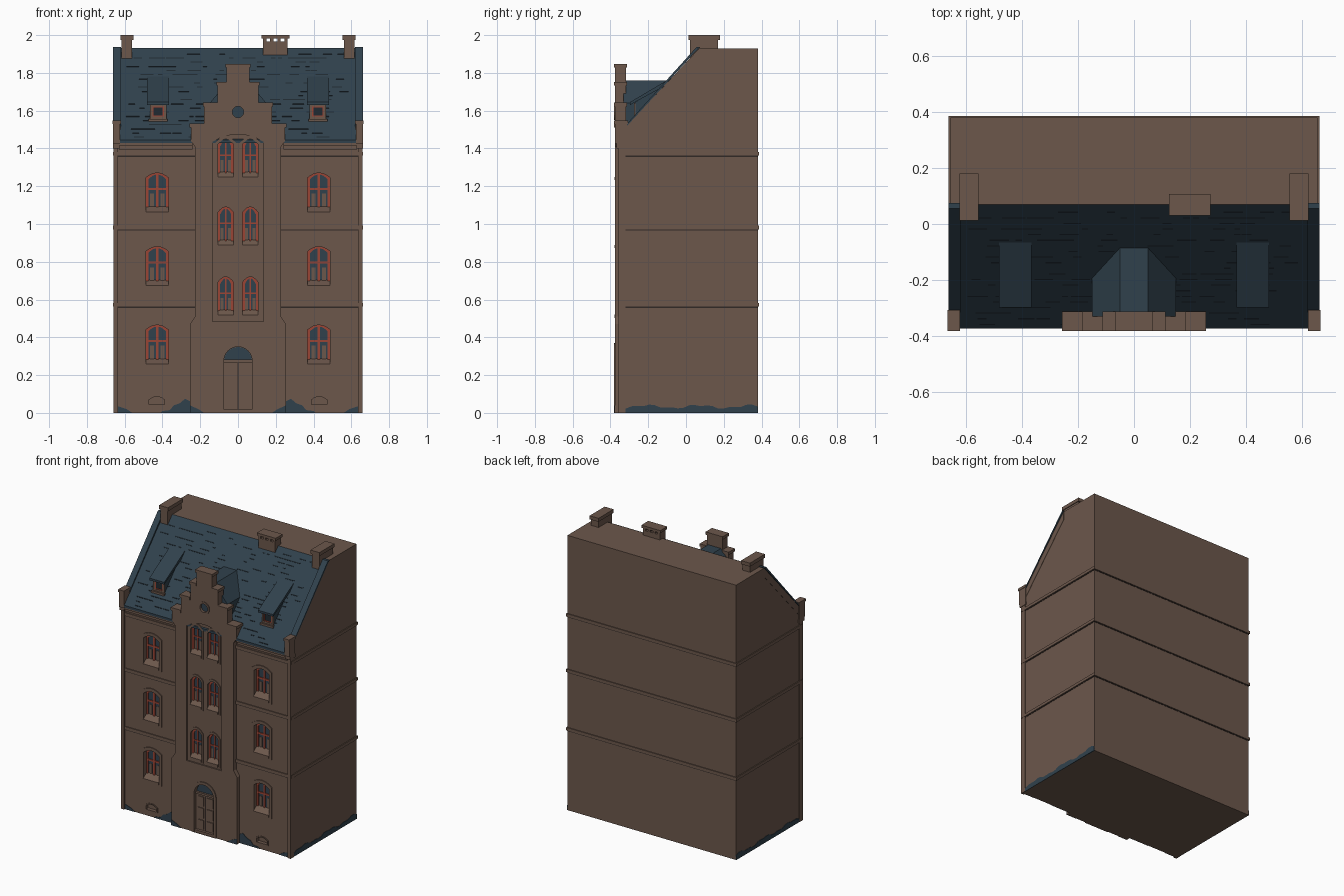
import bpy, bmesh, math, random

if "Cube" in bpy.data.objects:
    bpy.data.objects.remove(bpy.data.objects["Cube"])

def material(name, rgb):
    m = bpy.data.materials.new(name)
    m.diffuse_color = (*rgb, 1)
    m.use_nodes = True
    m.node_tree.nodes["Principled BSDF"].inputs["Base Color"].default_value = m.diffuse_color
    return m

BROWN = material("brown plaster", (0.150, 0.096, 0.071))
SLATE = material("blue slate", (0.030, 0.053, 0.073))
RED = material("red window paint", (0.330, 0.060, 0.036))
DARK = material("dark joint", (0.030, 0.021, 0.018))
SHADE = material("dark slate", (0.014, 0.023, 0.031))

WALL, BAY = -0.345, -0.375          # front planes of house and centre bay
def R(y): return 1.93 + 1.1 * (y - 0.07)   # roof slope height

class Part:
    """Collects prisms and rings into one object."""
    def __init__(self): self.bm = bmesh.new()
    def prism(self, axis, pts, a, b):
        place = {'x': lambda p, d: (d, p[0], p[1]), 'y': lambda p, d: (p[0], d, p[1]),
                 'z': lambda p, d: (p[0], p[1], d)}[axis]
        v = [[self.bm.verts.new(place(p, d)) for p in pts] for d in (a, b)]
        n = len(pts)
        self.bm.faces.new(v[0]); self.bm.faces.new(v[1][::-1])
        for i in range(n):
            j = (i + 1) % n
            self.bm.faces.new((v[0][i], v[1][i], v[1][j], v[0][j]))
        return self
    def box(self, x0, x1, y0, y1, z0, z1):
        return self.prism('z', [(x0, y0), (x1, y0), (x1, y1), (x0, y1)], z0, z1)
    def ring(self, outer, inner, a, b):
        loops = [[self.bm.verts.new((x, y, z)) for x, z in pts]
                 for pts, y in ((outer, a), (inner, a), (inner, b), (outer, b))]
        n = len(outer)
        for k in range(4):
            p, q = loops[k], loops[(k + 1) % 4]
            for i in range(n):
                j = (i + 1) % n
                self.bm.faces.new((p[i], p[j], q[j], q[i]))
        return self
    def make(self, name, mat=None):
        bmesh.ops.recalc_face_normals(self.bm, faces=self.bm.faces)
        me = bpy.data.meshes.new(name)
        self.bm.to_mesh(me); self.bm.free()
        ob = bpy.data.objects.new(name, me)
        bpy.context.collection.objects.link(ob)
        if mat: me.materials.append(mat)
        return ob

def arch(cx, w, z0, spring, rise, rnd=False, n=8):
    pts = [(cx - w / 2, z0), (cx + w / 2, z0)]
    for i in range(n + 1):
        t = i / n
        u, h = (math.cos(math.pi * t), math.sin(math.pi * t)) if rnd else (1 - 2 * t, 4 * t * (1 - t))
        pts.append((cx + w / 2 * u, spring + rise * h))
    return pts

def circle(z, r, n=16):
    return [(r * math.cos(2 * math.pi * i / n), z + r * math.sin(2 * math.pi * i / n)) for i in range(n)]

def cut(ob, cutter):
    m = ob.modifiers.new("cut", 'BOOLEAN')
    m.operation, m.solver, m.object = 'DIFFERENCE', 'EXACT', cutter
    bpy.context.view_layer.objects.active = ob
    bpy.ops.object.modifier_apply(modifier=m.name)
    bpy.data.objects.remove(cutter)

# main house block
house = Part().prism('x', [(WALL, 0), (0.38, 0), (0.38, 1.93), (0.07, 1.93), (0.07, 1.915),
                           (WALL, R(WALL) - 0.015)], -0.655, 0.655).make("house_walls", BROWN)

# centre bay with stepped gable
half = [(0.255, 0), (0.255, 0.47), (0.228, 0.51), (0.228, 1.41), (0.25, 1.44), (0.25, 1.52),
        (0.18, 1.52), (0.18, 1.63), (0.108, 1.63), (0.108, 1.74), (0.06, 1.74), (0.06, 1.835)]
bay = Part().prism('y', half + [(-x, z) for x, z in half[::-1]], BAY, -0.317).make("stepped_bay", BROWN)
caps = Part().box(-0.066, 0.066, -0.382, -0.312, 1.828, 1.848)
for s in (-1, 1):
    for x0, x1, z in ((0.06, 0.113, 1.74), (0.108, 0.186, 1.63), (0.18, 0.256, 1.52)):
        caps.box(*sorted((s * x0, s * x1)), -0.382, -0.312, z - 0.008, z + 0.012)
caps.make("gable_step_caps", BROWN)

# windows: (centre x, wall plane, back plane, width, bottom, spring, rise, surround)
wins = [(s * 0.428, WALL, -0.312, 0.118, b + 0.03, b + 0.215, 0.025, 0.02)
        for s in (-1, 1) for b in (0.225, 0.64, 1.03)]
pairs = [(s * 0.065, BAY + 0.009, -0.347, 0.084, b, b + 0.175, 0.03, 0.012)
         for s in (-1, 1) for b in (0.515, 0.885, 1.245)]
niche = Part().prism('y', arch(0, 0.272, 0.485, 1.435, 0.04), -0.45, BAY + 0.009).make("niche_cutter")
cut(bay, niche)
house_cut, bay_cut = Part(), Part()
glass, frames, trims, sills, curtains = Part(), Part(), Part(), Part(), Part()
for group, cutter in ((wins, house_cut), (pairs, bay_cut)):
    for cx, wall, back, w, z0, sp, rise, t in group:
        hole = arch(cx, w, z0, sp, rise)
        cutter.prism('y', hole, -0.45, back)
        glass.prism('y', hole, back - 0.003, back + 0.001)
        f, bar = back - 0.009, 0.006 if w > 0.1 else 0.004
        frames.ring(hole, arch(cx, w - 0.026, z0 + 0.012, sp - 0.008, rise), f, back)
        zt = z0 + (sp - z0) * 0.68
        frames.box(cx - bar, cx + bar, f, back, z0, sp + rise)
        frames.box(cx - w / 2, cx + w / 2, f, back, zt - bar, zt + bar)
        for s in (-1, 1):     # pale blinds behind the lower panes
            c = cx + s * w * 0.24
            curtains.box(c - w * 0.09, c + w * 0.09, back - 0.005, back, z0 + 0.02, zt - 0.025)
        trims.ring(arch(cx, w + 2 * t, z0 - 0.02, sp + t * 0.8, rise + 0.006), hole, wall - 0.006, wall + 0.002)
        sills.prism('x', [(back, z0 + 0.035), (wall - 0.012, z0 + 0.004), (wall - 0.012, z0 - 0.012),
                          (back, z0 - 0.012)], cx - w / 2, cx + w / 2)
# door opening and round gable window
door = arch(0, 0.15, -0.02, 0.275, 0.075, True, 12)
bay_cut.prism('y', door, -0.45, -0.347)
bay_cut.prism('y', circle(1.593, 0.03), -0.45, -0.36)
# cellar windows
for s in (-1, 1):
    slot = arch(s * 0.43, 0.08, 0.045, 0.07, 0.016)
    house_cut.prism('y', slot, -0.45, -0.325)
    trims.ring(arch(s * 0.43, 0.096, 0.038, 0.075, 0.018), slot, WALL - 0.005, WALL + 0.002)
cut(house, house_cut.make("house_cutter"))
cut(bay, bay_cut.make("bay_cutter"))
glass.prism('y', circle(1.593, 0.03), -0.364, -0.358)
glass.make("window_glass", SLATE)
frames.make("window_frames", RED)
trims.ring(circle(1.593, 0.043), circle(1.593, 0.03), BAY - 0.006, BAY + 0.002)
trims.ring(arch(0, 0.19, 0, 0.28, 0.09, True, 12), arch(0, 0.15, 0, 0.275, 0.075, True, 12), BAY - 0.006, BAY + 0.002)
trims.make("window_and_door_surrounds", BROWN)
sills.make("window_sills", BROWN)
curtains.make("window_blinds", BROWN)

# entrance door
leaf = Part().box(-0.075, 0.075, -0.358, -0.346, 0, 0.275)
leaf.box(-0.075, 0.075, -0.366, -0.346, 0.268, 0.282).box(-0.075, 0.075, -0.376, -0.346, 0, 0.018)
for s in (-1, 1):
    for z0, z1 in ((0.03, 0.09), (0.105, 0.175), (0.19, 0.255)):
        leaf.box(s * 0.036 - 0.023, s * 0.036 + 0.023, -0.363, -0.35, z0, z1)
leaf.make("door_leaf", BROWN)
Part().box(-0.003, 0.003, -0.361, -0.355, 0.02, 0.268).make("door_gap", DARK)
Part().prism('y', arch(0, 0.148, 0.27, 0.277, 0.072, True, 12), -0.352, -0.346).make("door_fanlight", SLATE)

# storey bands running round the house, open at the bay
def band(part, e, z0, z1):
    o, y0, y1 = 0.655 + e, WALL - e, 0.38 + e
    pts = [(0.22, y0), (o, y0), (o, y1), (0.645, 0.37), (0.645, -0.335), (0.22, -0.335)]
    pts = [(0.22, y0), (o, y0), (o, y1), (-o, y1), (-o, y0), (-0.22, y0), (-0.22, -0.335),
           (-0.645, -0.335), (-0.645, 0.37), (0.645, 0.37), (0.645, -0.335), (0.22, -0.335)]
    part.prism('z', pts, z0, z1)
bands, joints = Part(), Part()
for z in (0.57, 0.98, 1.37):
    band(bands, 0.006, z - 0.008, z + 0.012)
    band(joints, 0.002, z - 0.014, z - 0.007)
bands.make("storey_bands", BROWN)
joints.make("band_joints", DARK)

# eaves cornice, corner strips, corner pillars, gable parapets
trim, copings = Part(), Part()
for s in (-1, 1):
    def sx(a, b): return sorted((s * a, s * b))
    trim.box(*sx(0.24, 0.63), -0.355, -0.33, 1.395, 1.415).box(*sx(0.24, 0.63), -0.366, -0.33, 1.415, 1.437)
    trim.box(*sx(0.636, 0.659), -0.357, -0.32, 0, 1.41)
    trim.box(*sx(0.628, 0.662), -0.368, -0.31, 1.40, 1.425)
    trim.box(*sx(0.624, 0.662), -0.376, -0.312, 1.425, 1.535).box(*sx(0.62, 0.665), -0.382, -0.306, 1.53, 1.548)
    trim.prism('x', [(0.07, 1.93), (-0.32, R(-0.32) + 0.012), (-0.32, R(-0.32) - 0.05), (0.07, 1.87)], s * 0.622, s * 0.657)
    copings.prism('x', [(0.075, 1.936), (0.055, 1.936), (-0.315, R(-0.315) + 0.021), (-0.315, R(-0.315) + 0.01),
                        (0.065, 1.928)], s * 0.619, s * 0.661)
trim.make("cornice_and_corner_pillars", BROWN)
copings.make("gable_copings", SLATE)

# slate roof with course marks, and the roof behind the gable
Part().prism('x', [(0.07, 1.931), (-0.372, R(-0.372)), (-0.372, R(-0.372) - 0.016), (0.07, 1.905)],
             -0.624, 0.624).make("main_roof", SLATE)
Part().prism('y', [(0.05, 1.76), (0.15, 1.64), (0.15, 1.45), (-0.15, 1.45), (-0.15, 1.64), (-0.05, 1.76)],
             -0.33, -0.02).make("bay_roof", SLATE)
random.seed(4)
marks = Part()
for i in range(190):
    y, x, l = -0.36 + 0.02 * random.randint(0, 20), random.uniform(-0.6, 0.54), random.uniform(0.02, 0.07)
    marks.prism('x', [(y, R(y) + 0.002), (y + 0.004, R(y + 0.004) + 0.002), (y + 0.004, R(y) - 0.002), (y, R(y) - 0.006)], x, x + l)
marks.make("slate_course_marks", SHADE)

# shed dormers
shed, face, pane, dfr = Part(), Part(), Part(), Part()
for s in (-1, 1):
    c = s * 0.423
    shed.prism('x', [(-0.06, 1.785), (-0.297, 1.645), (-0.297, 1.63), (-0.06, 1.76)], c - 0.058, c + 0.058)
    shed.prism('x', [(-0.268, 1.53), (-0.268, 1.645), (-0.07, 1.765)], c - 0.043, c + 0.043)
    def rect(w, z0, z1): return [(c - w, z0), (c + w, z0), (c + w, z1), (c - w, z1)]
    face.ring(rect(0.044, 1.545, 1.64), rect(0.03, 1.568, 1.622), -0.276, -0.267)
    face.box(c - 0.05, c + 0.05, -0.288, -0.26, 1.542, 1.556)
    dfr.ring(rect(0.03, 1.568, 1.622), rect(0.024, 1.574, 1.616), -0.273, -0.267)
    pane.prism('y', rect(0.026, 1.57, 1.62), -0.27, -0.266)
shed.make("dormer_roofs", SLATE)
face.make("dormer_fronts", BROWN)
dfr.make("dormer_frames", RED)
pane.make("dormer_panes", SHADE)

# chimneys: two on the gable ends, a vented one on the ridge
chim = Part()
for s in (-1, 1):
    chim.box(*sorted((s * 0.56, s * 0.618)), 0.02, 0.17, 1.82, 1.978)
    chim.box(*sorted((s * 0.554, s * 0.623)), 0.013, 0.18, 1.975, 2.0)
chim.box(0.133, 0.263, 0.037, 0.1, 1.86, 1.965).box(0.125, 0.272, 0.03, 0.107, 1.982, 2.0)
for i in range(4):
    x = 0.133 + i * 0.0375
    chim.box(x, x + 0.0175, 0.037, 0.1, 1.96, 1.985)
chim.make("chimneys", BROWN)

# damp patches along the foot of the walls
damp = Part()
ys = [WALL + i * 0.725 / 24 for i in range(25)]
for s in (-1, 1):
    damp.prism('x', [(0.38, 0), (WALL, 0)] + [(y, 0.033 + 0.008 * math.sin(23 * y) + 0.005 * math.sin(61 * y)) for y in ys],
               s * 0.65, s * 0.6575)
    damp.prism('y', [(s * x, z) for x, z in ((0.25, 0), (0.25, 0.06), (0.28, 0.075), (0.31, 0.05), (0.34, 0.04),
                                             (0.36, 0.015), (0.40, 0.01), (0.41, 0))], WALL - 0.003, WALL + 0.003)
    damp.prism('y', [(s * x, z) for x, z in ((0.18, 0), (0.21, 0.02), (0.255, 0.04), (0.255, 0))], BAY - 0.003, BAY + 0.003)
    damp.prism('y', [(s * x, z) for x, z in ((0.56, 0), (0.59, 0.02), (0.635, 0.035), (0.635, 0))], WALL - 0.003, WALL + 0.003)
damp.make("damp_patches", SLATE)
